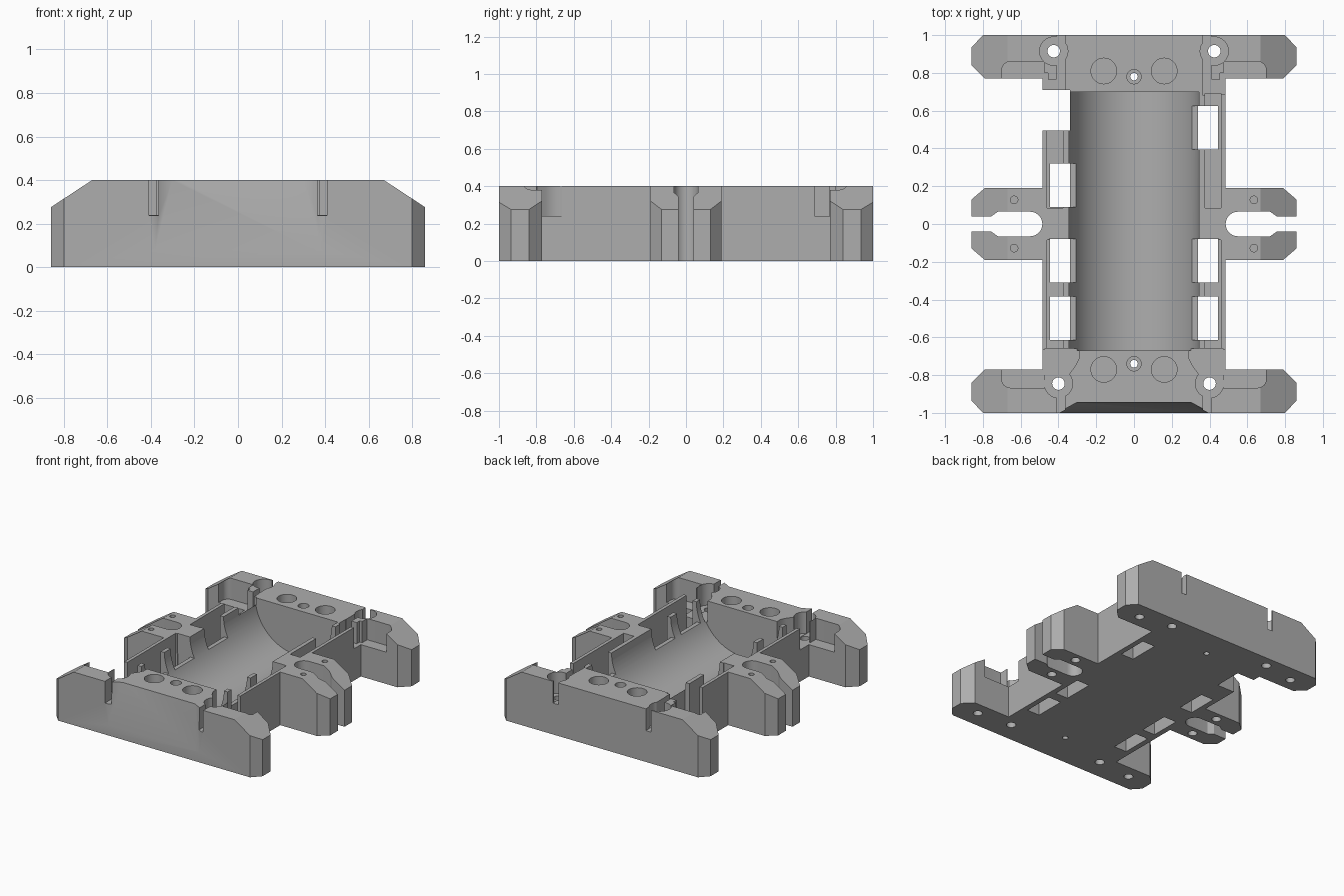
import bpy, bmesh, math
from mathutils import Vector

cube = bpy.data.objects.get("Cube")
if cube:
    bpy.data.objects.remove(cube, do_unlink=True)

TOP, OVER = 0.4, 0.45
grey = bpy.data.materials.new("plain grey")
grey.use_nodes = True
colour = (0.42, 0.42, 0.42, 1)
grey.diffuse_color = colour
grey.node_tree.nodes["Principled BSDF"].inputs["Base Color"].default_value = colour


def make(name, bm):
    bmesh.ops.recalc_face_normals(bm, faces=bm.faces)
    mesh = bpy.data.meshes.new(name)
    bm.to_mesh(mesh)
    bm.free()
    mesh.materials.append(grey)
    ob = bpy.data.objects.new(name, mesh)
    bpy.context.collection.objects.link(ob)
    return ob


def prism(name, outline, z0, z1):
    bm = bmesh.new()
    face = bm.faces.new([bm.verts.new((x, y, z0)) for x, y in outline])
    up = bmesh.ops.extrude_face_region(bm, geom=[face])["geom"]
    verts = [v for v in up if isinstance(v, bmesh.types.BMVert)]
    bmesh.ops.translate(bm, verts=verts, vec=(0, 0, z1 - z0))
    return make(name, bm)


def hull(points):
    bm = bmesh.new()
    verts = [bm.verts.new(p) for p in points]
    bmesh.ops.convex_hull(bm, input=verts)
    return make("cutter", bm)


def cut(cutter):
    cutter.hide_render = True
    mod = tray.modifiers.new("cut", "BOOLEAN")
    mod.operation, mod.solver, mod.object = "DIFFERENCE", "EXACT", cutter
    bpy.context.view_layer.objects.active = tray
    bpy.ops.object.modifier_apply(modifier=mod.name)
    bpy.data.objects.remove(cutter, do_unlink=True)


def box_cut(x0, x1, y0, y1, z0, z1=OVER):
    cut(prism("cutter", [(x0, y0), (x1, y0), (x1, y1), (x0, y1)], z0, z1))


def hole(x, y, r, z0, z1=OVER, n=32):
    ring = [(x + r * math.cos(2 * math.pi * i / n), y + r * math.sin(2 * math.pi * i / n))
            for i in range(n)]
    cut(prism("cutter", ring, z0, z1))


# Plan outline: two end beams, a narrow body and slotted side arms
quarter = [(0.55, 0.065), (0.72, 0.065), (0.757, 0.04), (0.86, 0.04), (0.86, 0.13),
           (0.79, 0.19), (0.485, 0.19), (0.485, 0.77), (0.79, 0.77), (0.86, 0.84),
           (0.86, 0.935), (0.80, 1.0)]
arc = [(0.55 - 0.065 * math.cos(a), 0.065 * math.sin(a))
       for a in (math.radians(d) for d in range(-75, 90, 15))]
right = [(x, -y) for x, y in reversed(quarter)] + arc + quarter
left = [(-x, y) for x, y in reversed(right)]
tray = prism("battery_tray", right + left, 0, TOP)

# Round trough along the middle
R, CZ = 0.345, 0.405
profile = [(R * math.cos(math.radians(a)), CZ + R * math.sin(math.radians(a)))
           for a in range(-180, 1, 5)]
profile += [(R, OVER), (-R, OVER)]
cut(hull([(x, y, z) for x, z in profile for y in (-0.67, 0.698)]))

# Sloping recess on the front face
cut(hull([(s * x, y, z) for s in (-1, 1)
          for x, y, z in ((0.385, -1.003, 0.06), (0.41, -1.003, 0.41), (0.3, -0.943, 0.41))]))

windows = {1: [(0.395, 0.625), (-0.31, -0.08), (-0.615, -0.385)],
           -1: [(0.09, 0.32), (-0.31, -0.08), (-0.615, -0.385)]}

for s in (1, -1):
    def side_box(x0, x1, *rest):
        box_cut(min(s * x0, s * x1), max(s * x0, s * x1), *rest)

    # Sloped shoulders on beams and arms
    cut(hull([(s * x, y, z) for y in (-1.1, 1.1)
              for x, z in ((0.67, 0.4), (0.67, 0.6), (0.9, 0.6), (0.9, 0.249))]))

    # Wiring trenches behind the thin cradle tabs
    side_box(0.375, 0.46, 0.085, 0.69, 0.12)
    side_box(0.375, 0.46, -0.66, -0.085, 0.12)

    # Floor windows, with the cradle wall lowered beside them
    for y0, y1 in windows[s]:
        side_box(0.34, 0.445, y0, y1, -0.1)
        side_box(0.25, 0.45, y0, y1, 0.25)

    for e in (1, -1):
        # Scooped pockets in the inner side of each beam
        yi, yo, r = (0.688, 0.86, 0.045) if e > 0 else (0.665, 0.867, 0.045)
        corner = [(0.70 - r + r * math.cos(a), yo - r + r * math.sin(a))
                  for a in (math.radians(d) for d in range(0, 91, 15))]
        shape = [(0.455, yi), (0.70, yi)] + corner + [(0.475, yo), (0.475, 0.8), (0.455, 0.8)]
        cut(prism("cutter", [(s * x, e * y) for x, y in shape], 0.24, OVER))
        if e > 0:
            side_box(0.362, 0.47, 0.685, 0.765, 0.24)
        else:
            shape = [(0.29, -0.66), (0.29, -0.71), (0.31, -0.75), (0.34, -0.79),
                     (0.36, -0.82), (0.47, -0.82), (0.47, -0.66)]
            cut(prism("cutter", [(s * x, y) for x, y in shape], 0.24, OVER))

        # Cable slot through the beam
        y0, y1 = sorted((e * 0.68, e * 1.1))
        side_box(0.365, 0.41, y0, y1, 0.236)

        # Counterbored mounting bolt
        bx, by = (0.425, 0.915) if e > 0 else (0.4, -0.845)
        hole(s * bx, by, 0.075, 0.238)
        hole(s * bx, by, 0.033, -0.1)

        # Round magnet pits
        hole(s * 0.16, 0.81 if e > 0 else -0.77, 0.068, 0.27)

        # Arm screws and underside screws
        hole(s * 0.635, e * 0.128, 0.02, 0.3)
        hole(s * 0.635, e * 0.128, 0.032, -0.1, 0.06)
        hole(s * 0.68, e * 0.87, 0.032, -0.1, 0.06)

# Centre screws in both beams
for y in (0.78, -0.74):
    hole(0, y, 0.038, 0.35)
    hole(0, y, 0.02, -0.1)

# Open notch at the back right corner of the body
box_cut(-0.6, -0.34, 0.495, 0.71, -0.1)

# Smooth curved walls, crisp edges
bpy.ops.object.select_all(action="DESELECT")
tray.select_set(True)
bpy.context.view_layer.objects.active = tray
bpy.ops.object.shade_smooth_by_angle(angle=math.radians(30))
